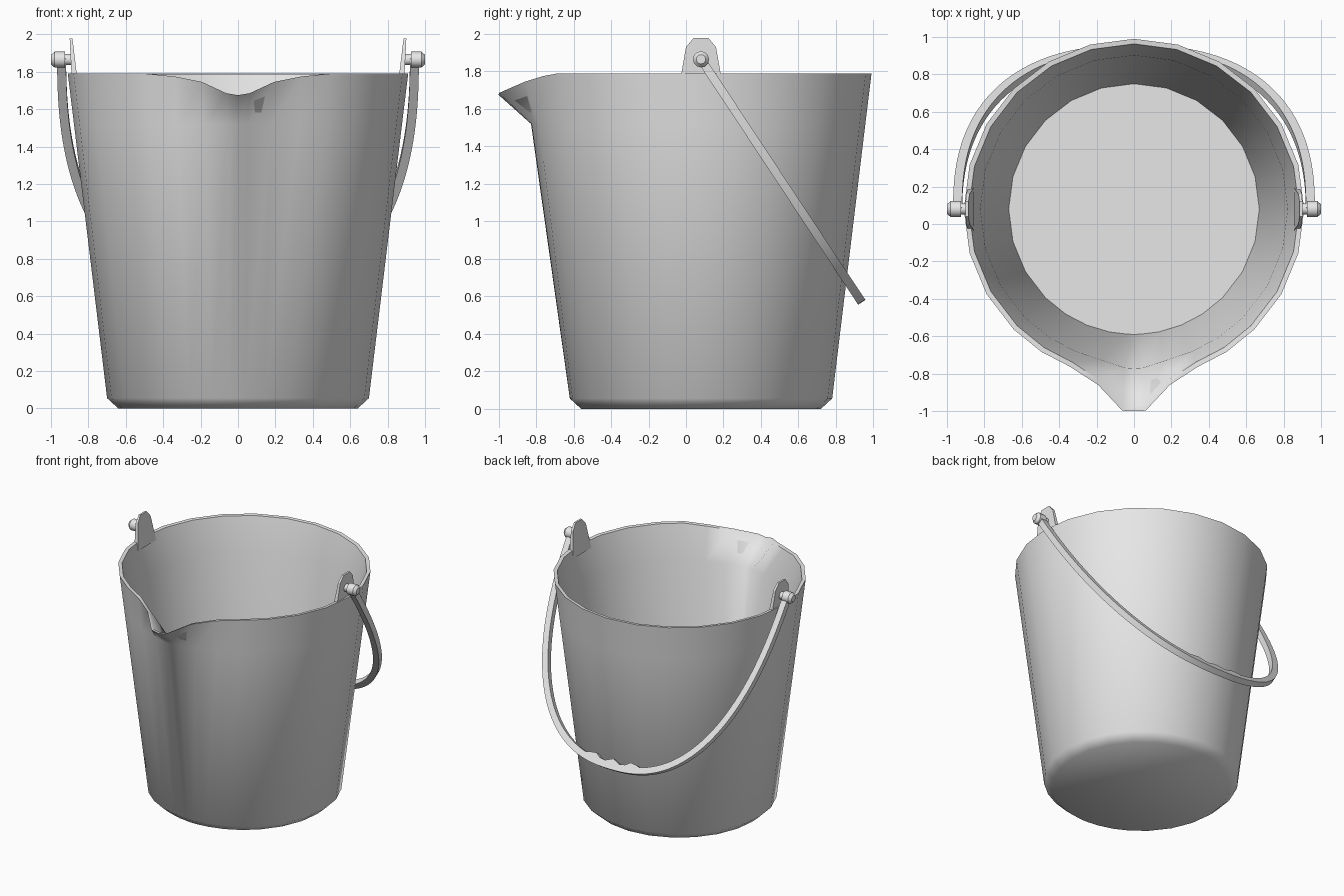
import bpy, bmesh
from math import sin, cos, pi, radians
from mathutils import Vector

cube = bpy.data.objects.get("Cube")
if cube:
    bpy.data.objects.remove(cube)

AXIS_Y = 0.08      # bucket axis
PIN_Z = 1.865      # handle pivot height

gray = bpy.data.materials.new("light gray")
gray.use_nodes = True
gray.diffuse_color = (0.8, 0.8, 0.8, 1)
gray.node_tree.nodes["Principled BSDF"].inputs["Base Color"].default_value = (0.8, 0.8, 0.8, 1)


def loft(name, rings, smooth_angle):
    """Skin a list of closed rings and cap both ends."""
    bm = bmesh.new()
    loops = [[bm.verts.new(p) for p in ring] for ring in rings]
    n = len(loops[0])
    for a, b in zip(loops, loops[1:]):
        for i in range(n):
            j = (i + 1) % n
            bm.faces.new((a[i], a[j], b[j], b[i]))
    bm.faces.new(loops[0])
    bm.faces.new(loops[-1])
    bmesh.ops.recalc_face_normals(bm, faces=bm.faces)
    mesh = bpy.data.meshes.new(name)
    bm.to_mesh(mesh)
    bm.free()
    mesh.materials.append(gray)
    obj = bpy.data.objects.new(name, mesh)
    bpy.context.collection.objects.link(obj)
    bpy.ops.object.select_all(action='DESELECT')
    obj.select_set(True)
    bpy.context.view_layer.objects.active = obj
    bpy.ops.object.shade_smooth_by_angle(angle=radians(smooth_angle))
    return obj


# Bucket shell: columns by angle from the front, closer together at the spout
half = [3.3, 11.5, 22, 33] + list(range(45, 180, 15))
columns = [0] + half + [180] + [-a for a in reversed(half)]

# Spout: angle -> (outward pull at rim, drop at rim, pull at the ring below)
spout = {0: (0.17, 0.115, 0.03), 3.3: (0.17, 0.105, 0.028),
         11.5: (0.05, 0.045, 0.005), 22: (0, 0.015, 0)}


def shell_ring(radius, z, level):
    ring = []
    for a in columns:
        pull, drop, low_pull = spout.get(abs(a), (0, 0, 0))
        r, h = radius, z
        if level == "rim":
            r, h = r + pull, h - drop
        elif level == "below":
            r += low_pull
        t = radians(a)
        ring.append((r * sin(t), AXIS_Y - r * cos(t), h))
    return ring


loft("bucket", [
    shell_ring(0.64, 0, ""),
    shell_ring(0.70, 0.055, ""),
    shell_ring(0.877, 1.52, "below"),
    shell_ring(0.91, 1.79, "rim"),
    shell_ring(0.883, 1.787, "rim"),
    shell_ring(0.822, 1.52, "below"),
    shell_ring(0.67, 0.06, ""),
], 50)

# Lugs on the rim and pivot pins, mirrored left and right
lug_half = [(0.115, 1.73), (0.08, 1.93), (0.04, 1.978)]
lug_outline = lug_half + [(-y, z) for y, z in reversed(lug_half)]
pin_profile = [(0.885, 0.03), (0.925, 0.03), (0.925, 0.043), (0.98, 0.043), (1.0, 0.025)]

for side, label in ((1, "left"), (-1, "right")):
    loft(label + "_lug", [
        [(side * (x - lean * (1.978 - z)), AXIS_Y + y, z) for y, z in lug_outline]
        for x, lean in ((0.885, 0.12), (0.90, 0.05))], 20)
    loft(label + "_pin", [
        [(side * x, AXIS_Y + r * cos(k * pi / 6), PIN_Z + r * sin(k * pi / 6))
         for k in range(12)] for x, r in pin_profile], 35)

# Handle: hanging bow in a tilted plane, with finger grips inside its middle
down = Vector((0, 0.86, -1.30)).normalized()
across = Vector((1, 0, 0))
normal = across.cross(down)
pivot = Vector((0, AXIS_Y, PIN_Z))
STEPS = 80
REACH = 1.575


def bow(t):
    c, s = cos(t), max(sin(t), 0)
    x = 0.967 * abs(c) ** (2 / 2.4) * (1 if c > 0 else -1)
    return Vector((x, REACH * s ** (2 / 2.4) - 0.02))


path = [bow(pi * i / STEPS) for i in range(STEPS + 1)]
rings = []
for i, p in enumerate(path):
    tangent = (path[min(i + 1, STEPS)] - path[max(i - 1, 0)]).normalized()
    inward = Vector((-tangent.y, tangent.x))
    if inward.dot(Vector((0, 0.7)) - p) < 0:
        inward.negate()
    width = 0.048
    if abs(p.x) < 0.255:
        width += 0.016 * (1 + cos(2 * pi * p.x / 0.17))
    ring = []
    for w, h in ((0, -1), (width, -1), (width, 1), (0, 1)):
        q = p + inward * w
        ring.append(pivot + across * q.x + down * q.y + normal * (0.023 * h))
    rings.append(ring)
loft("handle", rings, 35)
